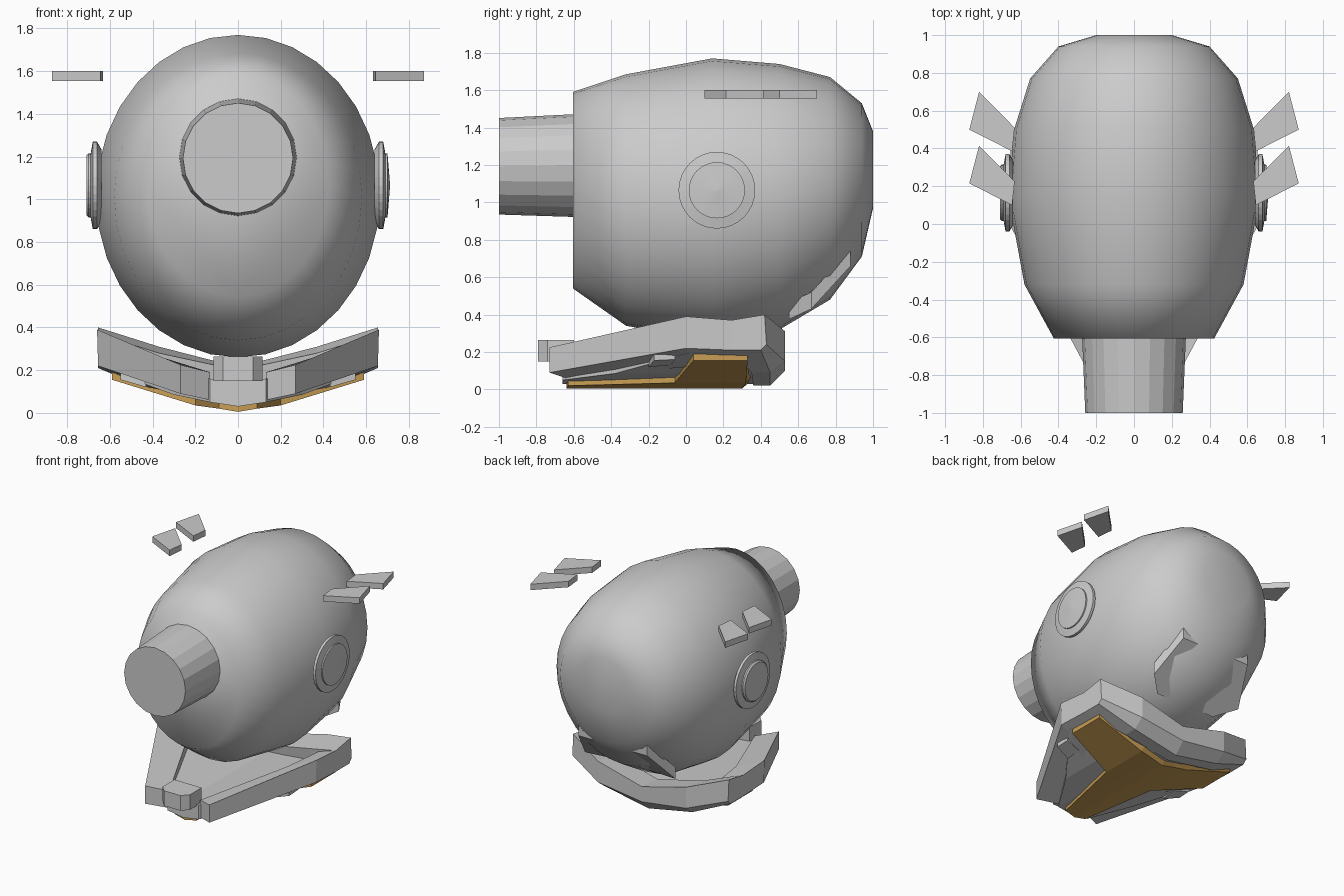
import bpy, bmesh, math
from mathutils import Vector

if "Cube" in bpy.data.objects:
    bpy.data.objects.remove(bpy.data.objects["Cube"])


def material(name, rgb):
    m = bpy.data.materials.new(name)
    m.diffuse_color = (*rgb, 1)
    m.use_nodes = True
    m.node_tree.nodes["Principled BSDF"].inputs["Base Color"].default_value = m.diffuse_color
    return m


GREY = material("light_grey", (0.6, 0.6, 0.6))
GOLD = material("gold", (0.58, 0.34, 0.09))


def loft(name, rings, mat, mirror=False, smooth=False, caps=(True, True)):
    """Skin a row of equal-length point rings, closing the ends."""
    bm = bmesh.new()
    vs = [[bm.verts.new(p) for p in r] for r in rings]
    n = len(rings[0])
    for a, b in zip(vs, vs[1:]):
        for i in range(n):
            j = (i + 1) % n
            bm.faces.new((a[i], a[j], b[j], b[i]))
    if caps[0]:
        bm.faces.new(vs[0][::-1])
    if caps[1]:
        bm.faces.new(vs[-1])
    bmesh.ops.recalc_face_normals(bm, faces=bm.faces)
    if not all(caps):  # open end lies on the mirror plane: make sure it faces out
        mid = sum((v.co for v in bm.verts), Vector()) / len(bm.verts)
        if sum((f.calc_center_median() - mid).dot(f.normal) for f in bm.faces) < 0:
            bmesh.ops.reverse_faces(bm, faces=bm.faces)
    for f in bm.faces:
        f.smooth = smooth
    me = bpy.data.meshes.new(name)
    bm.to_mesh(me)
    bm.free()
    me.materials.append(mat)
    ob = bpy.data.objects.new(name, me)
    bpy.context.collection.objects.link(ob)
    if mirror:
        md = ob.modifiers.new("mirror", 'MIRROR')
        md.merge_threshold = 0.0005
    return ob


def ring_y(y, zc, rx, rz, n):
    return [(rx * math.sin(2 * math.pi * i / n), y,
             zc + rz * math.cos(2 * math.pi * i / n)) for i in range(n)]


# Egg-shaped head: y, bottom z, top z, half width
profile = [(-0.605, 0.54, 1.59, 0.425), (-0.32, 0.34, 1.685, 0.58),
           (0.14, 0.26, 1.77, 0.665), (0.5, 0.32, 1.74, 0.635),
           (0.77, 0.48, 1.67, 0.55), (0.94, 0.71, 1.53, 0.40),
           (1.0, 0.97, 1.38, 0.20)]
loft("head", [ring_y(y, (a + b) / 2, w, (b - a) / 2, 32)
              for y, a, b, w in profile], GREY, smooth=True)

# Snout tube
loft("snout", [ring_y(-1, 1.193, 0.258, 0.258, 20),
               ring_y(-0.59, 1.197, 0.275, 0.275, 20)], GREY)


# Stepped ear discs
def ear(name, steps, side):
    rings = [[(side * x, 0.165 + r * math.cos(2 * math.pi * i / 32),
               1.065 + r * math.sin(2 * math.pi * i / 32)) for i in range(32)]
             for x, r in steps]
    loft(name, rings, GREY)


for side, label in ((1, "right"), (-1, "left")):
    ear(label + "_ear_ring", [(0.64, 0.17), (0.66, 0.205), (0.68, 0.205), (0.69, 0.15)], side)
    tip = (0.712, 0.005) if side > 0 else (0.71, 0.14)
    ear(label + "_ear_disc", [(0.68, 0.15), (0.70, 0.15), tip], side)

# Floating fin plates, two on each side
fin = [(0.82, 0.70), (0.872, 0.50), (0.645, 0.385), (0.632, 0.51)]
for label, dy in (("rear", 0), ("front", -0.285)):
    loft(label + "_fins", [[(x, y + dy, 1.555) for x, y in fin],
                           [(x, y + dy, 1.60) for x, y in fin]], GREY, mirror=True)

# Collar plate under the back of the head
half = [(0.29, 0.88, 0.66), (0.38, 0.67, 0.43), (0.25, 0.55, 0.375)]
hexa = half + [(-x, y, z) for x, y, z in half[::-1]]
loft("chin_collar", [hexa, [(x, y, z + 0.09) for x, y, z in hexa]], GREY)

# Side arms: outer bottom, outer top, inner top, inner bottom
loft("side_arms", [
    [(0.27, -0.73, 0.09), (0.27, -0.73, 0.225), (0.13, -0.64, 0.19), (0.13, -0.64, 0.06)],
    [(0.655, 0.0, 0.22), (0.66, 0.0, 0.39), (0.42, 0.0, 0.28), (0.42, 0.0, 0.12)],
    [(0.655, 0.25, 0.21), (0.655, 0.25, 0.37), (0.48, 0.28, 0.30), (0.48, 0.28, 0.14)],
], GREY, mirror=True)

# Curved back band, five-sided section
loft("back_band", [
    [(0, 0.45, 0.02), (0, 0.53, 0.10), (0, 0.53, 0.215), (0, 0.34, 0.20), (0, 0.36, 0.02)],
    [(0.37, 0.45, 0.09), (0.37, 0.53, 0.15), (0.37, 0.53, 0.31), (0.37, 0.32, 0.28),
     (0.37, 0.35, 0.09)],
    [(0.655, 0.40, 0.21), (0.655, 0.43, 0.24), (0.655, 0.42, 0.40), (0.655, 0.24, 0.37),
     (0.655, 0.24, 0.21)],
], GREY, mirror=True, caps=(False, True))

# Dished floor between the arms: front edge and back edge per x station
floor = [(0, -0.66, 0.42, 0.03, 0.15), (0.13, -0.66, 0.42, 0.05, 0.16),
         (0.30, -0.38, 0.41, 0.085, 0.18), (0.60, 0.02, 0.36, 0.195, 0.24)]
loft("floor_dish", [[(x, a, lo), (x, b, lo), (x, b, hi), (x, a, hi)]
                    for x, a, b, lo, hi in floor], GREY, mirror=True, caps=(False, True))

# Gold three-lobed underside plate
gold = [(0, -0.64, 0.30, 0.005), (0.09, -0.63, 0.31, 0.02),
        (0.20, -0.06, 0.32, 0.035), (0.59, 0.04, 0.33, 0.155)]
loft("gold_underplate", [[(x, a, z), (x, b, z),
                          (x, b + 0.07 * (1 - x / 0.59), z + 0.03 + 0.03 * (1 - x / 0.59)),
                          (x, a, z + 0.035)] for x, a, b, z in gold],
     GOLD, mirror=True, caps=(False, True))

# Front clasp block with chamfered front corners
clasp = [(-0.115, -0.60), (-0.115, -0.74), (-0.07, -0.79),
         (0.07, -0.79), (0.115, -0.74), (0.115, -0.60)]
loft("front_clasp", [[(x, y, 0.15) for x, y in clasp],
                     [(x, y, 0.265) for x, y in clasp]], GREY)

# Small lugs under the arms
lug = [(0.43, -0.20, 0.12), (0.55, -0.17, 0.155), (0.55, -0.06, 0.16), (0.43, -0.08, 0.13)]
loft("arm_lugs", [lug, [(x, y, z + 0.06) for x, y, z in lug]], GREY, mirror=True)
